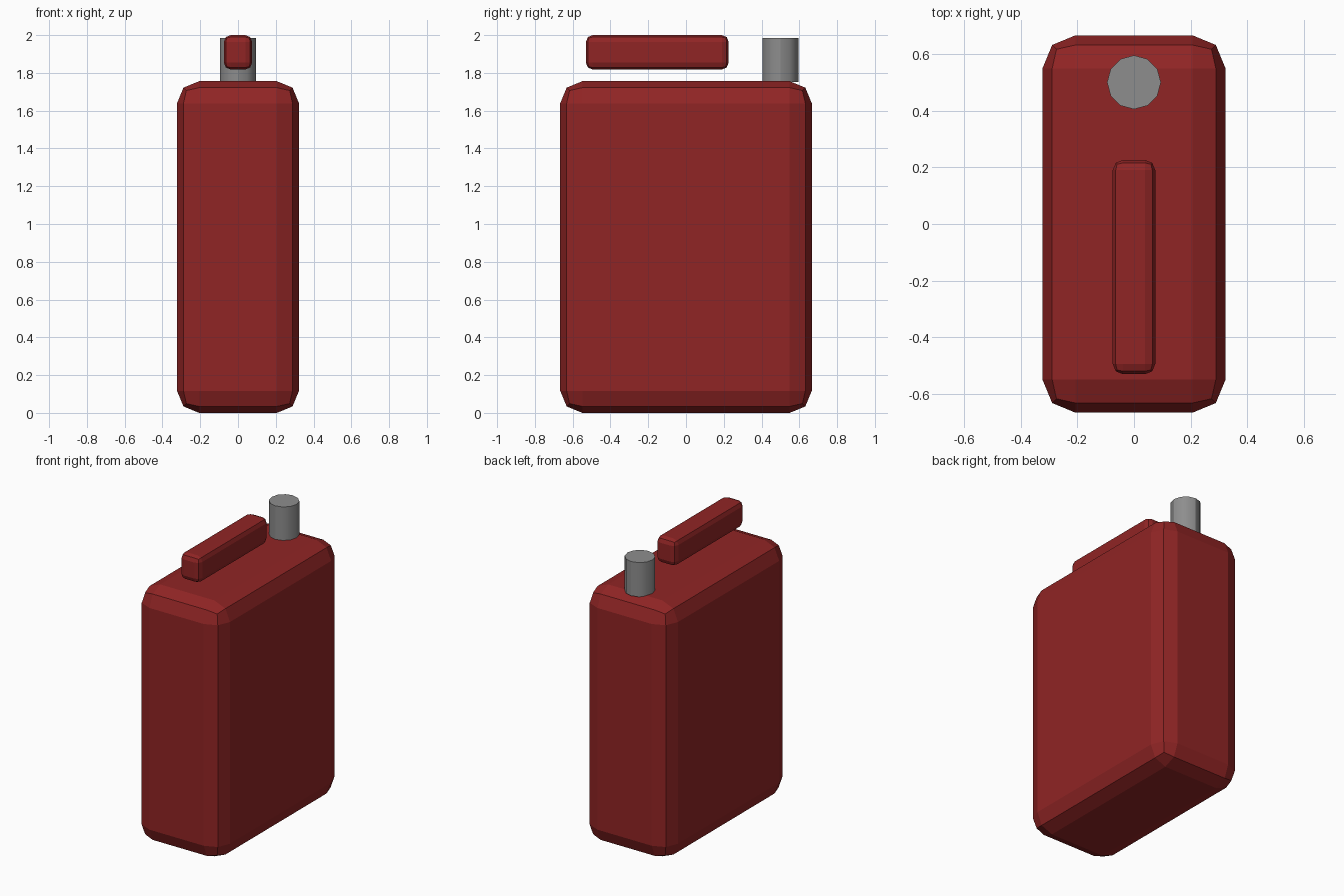
import bpy

cube = bpy.data.objects.get("Cube")
if cube:
    bpy.data.objects.remove(cube, do_unlink=True)


def make_material(name, colour):
    mat = bpy.data.materials.new(name)
    mat.use_nodes = True
    mat.diffuse_color = colour
    mat.node_tree.nodes["Principled BSDF"].inputs["Base Color"].default_value = colour
    return mat


red = make_material("dark red paint", (0.28, 0.018, 0.018, 1))
grey = make_material("grey metal", (0.27, 0.27, 0.27, 1))


def bevelled_box(name, centre, size, bevel, mat):
    """Box with two-step chamfered edges and flat faces."""
    bpy.ops.mesh.primitive_cube_add(size=1, location=centre)
    obj = bpy.context.object
    obj.name = name
    obj.scale = size
    bpy.ops.object.transform_apply(location=False, rotation=False, scale=True)
    mod = obj.modifiers.new("Bevel", 'BEVEL')
    mod.width = bevel
    mod.segments = 2
    obj.data.materials.append(mat)
    return obj


# Tall can body
bevelled_box("can_body", (0, 0, 0.878), (0.646, 1.332, 1.756), 0.117, red)

# Floating carry handle bar
bevelled_box("carry_handle", (0, -0.152, 1.909), (0.15, 0.756, 0.182), 0.036, red)

# Spout at the back of the top
bpy.ops.mesh.primitive_cylinder_add(vertices=12, radius=0.095, depth=0.235,
                                    location=(0, 0.5, 1.868))
spout = bpy.context.object
spout.name = "spout"
spout.data.materials.append(grey)
bpy.ops.object.shade_smooth_by_angle()
